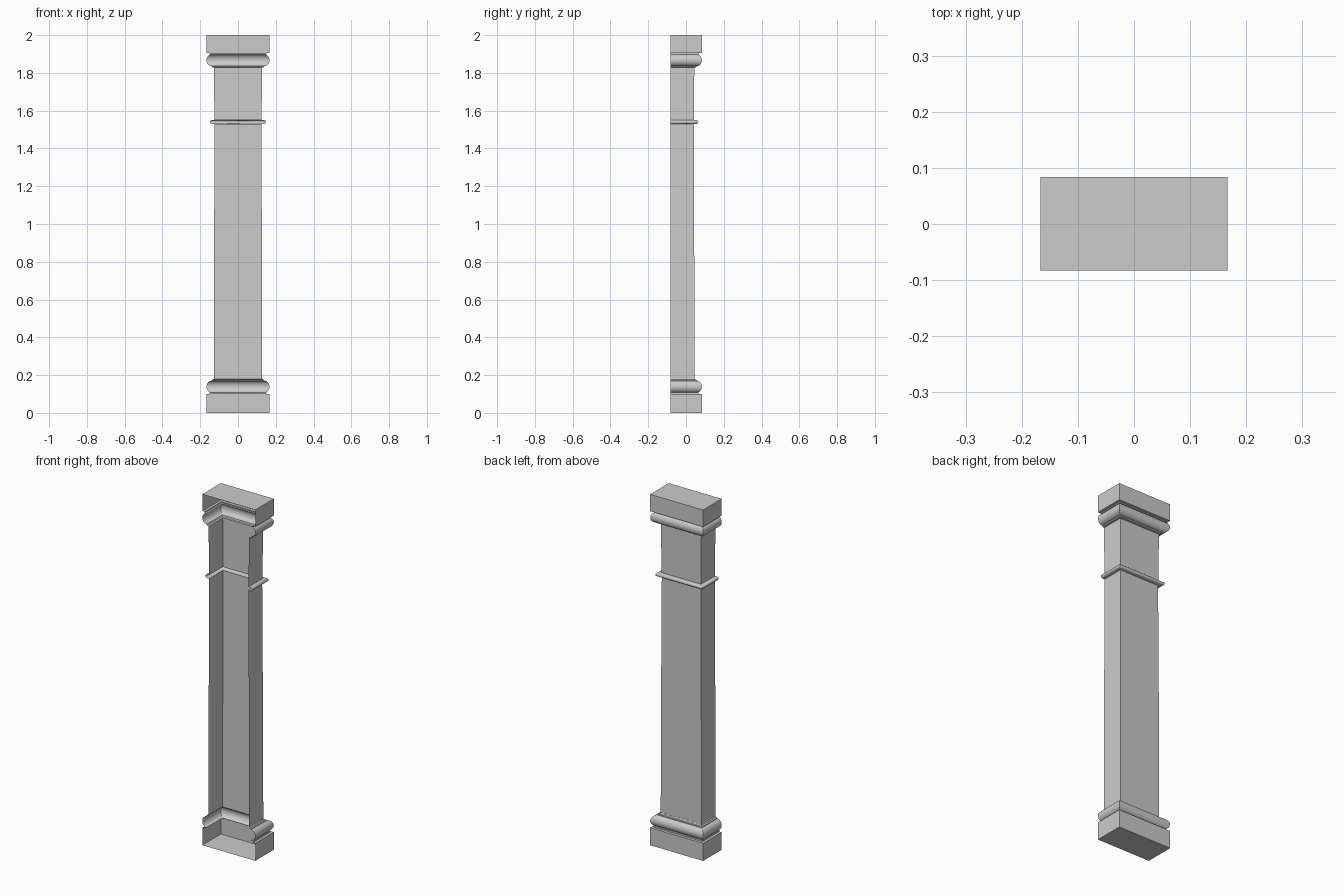
import bpy, math

if "Cube" in bpy.data.objects:
    bpy.data.objects.remove(bpy.data.objects["Cube"])

BACK = -0.083   # open wall-side plane; the pilaster is half of a square column


def loft(name, profile, cap_bottom=False, cap_top=False):
    """Sweep a (half width, height) profile around three sides, open at the back."""
    verts, faces = [], []
    for r, z in profile:
        verts += [(-r, BACK, z), (-r, BACK + r, z), (r, BACK + r, z), (r, BACK, z)]
    for i in range(len(profile) - 1):
        for j in range(3):
            a = i * 4 + j
            faces.append((a + 1, a, a + 4, a + 5))
    if cap_bottom:
        faces.append((0, 1, 2, 3))
    if cap_top:
        n = len(verts)
        faces.append((n - 1, n - 2, n - 3, n - 4))
    mesh = bpy.data.meshes.new(name)
    mesh.from_pydata(verts, [], faces)
    obj = bpy.data.objects.new(name, mesh)
    bpy.context.collection.objects.link(obj)
    bpy.ops.object.select_all(action='DESELECT')
    bpy.context.view_layer.objects.active = obj
    obj.select_set(True)
    bpy.ops.object.shade_smooth_by_angle(angle=math.radians(35))
    return obj


def bulge(r, z, depth, height, steps=12):
    """Half-round profile, bottom to top, reaching out to r + depth."""
    return [(r + depth * math.cos(t), z + height * math.sin(t))
            for t in (math.pi * (i / steps - 0.5) for i in range(steps + 1))]


# Plinth, with a ledge stepping in under the moulding
loft("plinth", [(0.167, 0), (0.167, 0.10), (0.152, 0.10), (0.152, 0.108)],
     cap_bottom=True)

# Base moulding: torus, fillet and small cove into the shaft
loft("base_moulding", [(0.152, 0.108), (0.140, 0.108)] +
     bulge(0.140, 0.139, 0.027, 0.031) +
     [(0.140, 0.174), (0.133, 0.176), (0.129, 0.182)])

# Slightly tapered shaft
loft("shaft", [(0.128, 0.182), (0.127, 0.75), (0.124, 1.53)])

# Thin astragal ring around the neck
loft("neck_ring", [(0.124, 1.53)] + bulge(0.138, 1.54, 0.010, 0.010, 6) +
     [(0.125, 1.55)])

# Neck between ring and capital
loft("neck", [(0.125, 1.55), (0.127, 1.828)])

# Capital moulding
loft("capital_moulding", [(0.127, 1.828), (0.136, 1.830), (0.140, 1.835)] +
     bulge(0.140, 1.867, 0.027, 0.031) + [(0.152, 1.898)])

# Top block
loft("abacus", [(0.152, 1.898), (0.152, 1.904), (0.167, 1.904), (0.167, 2.0)],
     cap_top=True)
